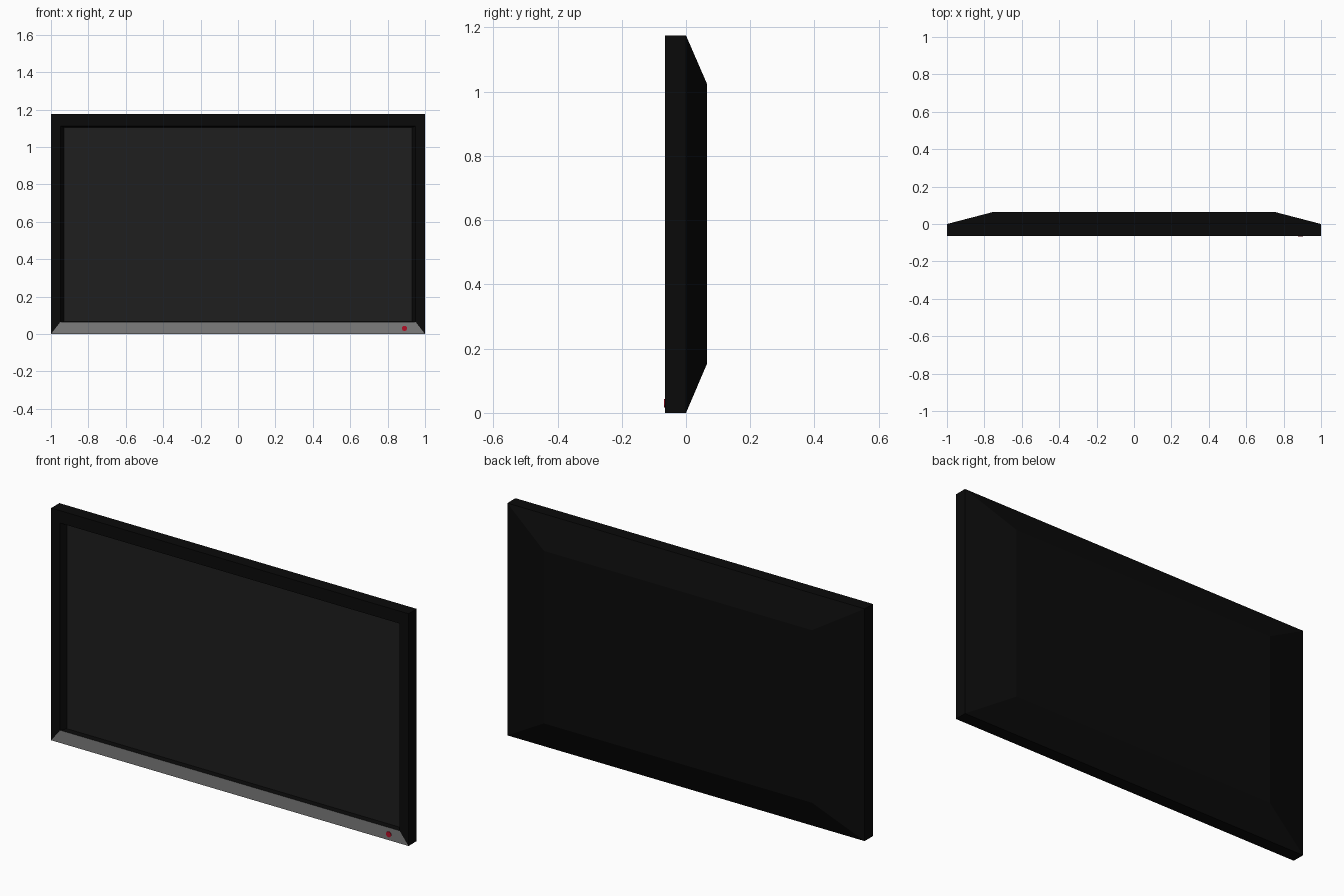
import bpy, bmesh, math

if "Cube" in bpy.data.objects:
    bpy.data.objects.remove(bpy.data.objects["Cube"])


def material(name, rgb):
    m = bpy.data.materials.new(name)
    m.diffuse_color = (*rgb, 1)
    m.use_nodes = True
    m.node_tree.nodes["Principled BSDF"].inputs["Base Color"].default_value = m.diffuse_color
    return m


def ring(bm, half_x, z0, z1, y):
    # Rectangle facing the front: bottom edge, right, top, left
    return [bm.verts.new(p) for p in
            ((-half_x, y, z0), (half_x, y, z0), (half_x, y, z1), (-half_x, y, z1))]


def finish(bm, name, mat):
    mesh = bpy.data.meshes.new(name)
    bm.to_mesh(mesh)
    bm.free()
    obj = bpy.data.objects.new(name, mesh)
    bpy.context.collection.objects.link(obj)
    mesh.materials.append(mat)
    return obj


black = material("black_plastic", (0.003, 0.003, 0.003))
glass = material("dark_glass", (0.013, 0.013, 0.013))
silver = material("silver_trim", (0.2, 0.2, 0.2))
red = material("red_light", (0.45, 0.005, 0.02))

FRONT, H = -0.065, 1.175
OUTER = (1.0, 0.0, H, FRONT)
INNER = (0.95, 0.064, 1.112, FRONT)
SCREEN = (0.93, 0.066, 1.104, -0.037)

# Housing: tapered back, straight sides, flat bezel and recessed inner walls
bm = bmesh.new()
loops = [ring(bm, *r) for r in
         ((0.75, 0.152, 1.025, 0.065), (1.0, 0.0, H, 0.0), OUTER, INNER, SCREEN)]
bm.faces.new(loops[0][::-1])
for i, (a, b) in enumerate(zip(loops, loops[1:])):
    for k in range(4):
        if i == 2 and k == 0:
            continue  # the silver trim closes the bottom of the bezel
        n = (k + 1) % 4
        bm.faces.new((a[k], a[n], b[n], b[k]))
finish(bm, "housing", black)

# Screen panel
bm = bmesh.new()
bm.faces.new(ring(bm, *SCREEN))
finish(bm, "screen", glass)

# Mitred silver trim along the bottom of the bezel
bm = bmesh.new()
o, i = ring(bm, *OUTER), ring(bm, *INNER)
bm.faces.new((o[0], o[1], i[1], i[0]))
bmesh.ops.delete(bm, geom=[o[2], o[3], i[2], i[3]], context='VERTS')
finish(bm, "bottom_trim", silver)

# Round standby light
bpy.ops.mesh.primitive_cylinder_add(vertices=16, radius=0.014, depth=0.006,
                                    location=(0.89, FRONT, 0.03),
                                    rotation=(math.pi / 2, 0, 0))
light = bpy.context.object
light.name = "standby_light"
light.data.materials.append(red)
